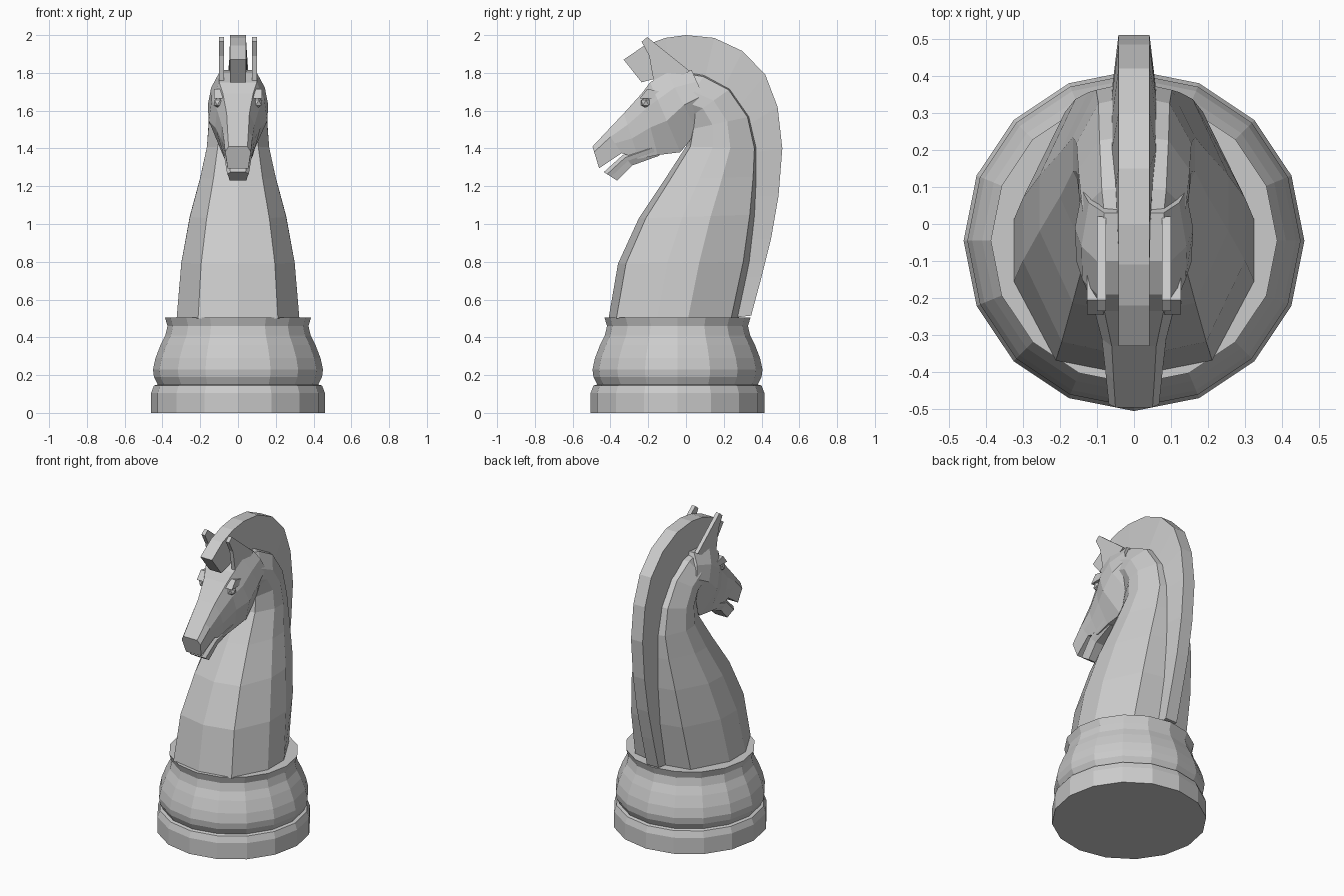
import bpy, bmesh, math
from mathutils import Vector

cube = bpy.data.objects.get("Cube")
if cube:
    bpy.data.objects.remove(cube)

grey = bpy.data.materials.new("stone_grey")
grey.use_nodes = True
grey.diffuse_color = (0.6, 0.6, 0.6, 1)
grey.node_tree.nodes["Principled BSDF"].inputs["Base Color"].default_value = (0.6, 0.6, 0.6, 1)


def finish(name, bm):
    bmesh.ops.remove_doubles(bm, verts=bm.verts, dist=0.0005)
    bmesh.ops.recalc_face_normals(bm, faces=bm.faces)
    mesh = bpy.data.meshes.new(name)
    bm.to_mesh(mesh)
    bm.free()
    mesh.materials.append(grey)
    obj = bpy.data.objects.new(name, mesh)
    bpy.context.collection.objects.link(obj)
    return obj


def loft(name, rings):
    """Skin a list of closed rings and cap both ends."""
    bm = bmesh.new()
    rows = [[bm.verts.new(p) for p in ring] for ring in rings]
    n = len(rows[0])
    for a, b in zip(rows, rows[1:]):
        for i in range(n):
            j = (i + 1) % n
            bm.faces.new((a[i], a[j], b[j], b[i]))
    bm.faces.new(rows[0])
    bm.faces.new(rows[-1][::-1])
    return finish(name, bm)


def section(start, end, profile):
    """Symmetric ring between two (y, z) points; profile holds (fraction, half width)."""
    a, b = Vector(start), Vector(end)
    half = [(x, *a.lerp(b, t)) for t, x in profile]
    mirror = [(-x, y, z) for x, y, z in reversed(half) if x > 0]
    return half + mirror


def plate(name, outline, x0, x1):
    return loft(name, [[(x, y, z) for y, z in outline] for x in (x0, x1)])


# Turned base
base_profile = [(0.46, 0), (0.46, 0.105), (0.445, 0.145), (0.425, 0.15),
                (0.445, 0.19), (0.45, 0.23), (0.437, 0.29), (0.41, 0.36),
                (0.385, 0.41), (0.373, 0.46), (0.387, 0.505)]
SIDES, BASE_Y = 16, -0.045
loft("base", [[(r * math.cos(math.tau * i / SIDES),
                BASE_Y + r * math.sin(math.tau * i / SIDES), z)
               for i in range(SIDES)] for r, z in base_profile])

# Neck: front point, back point, half width
neck_rings = [((-0.41, 0.5), (0.28, 0.5), 0.325),
              ((-0.36, 0.79), (0.345, 0.8), 0.3),
              ((-0.25, 1.03), (0.375, 1.05), 0.255),
              ((-0.11, 1.24), (0.385, 1.25), 0.2),
              ((0.0, 1.41), (0.385, 1.4), 0.165),
              ((0.02, 1.5), (0.345, 1.57), 0.155),
              ((0.0, 1.55), (0.24, 1.72), 0.15),
              ((-0.05, 1.55), (0.1, 1.795), 0.14),
              ((-0.1, 1.55), (-0.02, 1.815), 0.12)]
neck_shape = [(0, 0), (0.06, 0.65), (0.37, 1), (0.61, 1), (0.94, 0.62), (1, 0)]
loft("neck", [section(f, b, [(t, x * w) for t, x in neck_shape])
              for f, b, w in neck_rings])

# Head: top point, bottom point, half widths at top, middle and bottom
head_rings = [((-0.495, 1.41), (-0.46, 1.295), (0.05, 0.062, 0.055)),
              ((-0.42, 1.49), (-0.34, 1.375), (0.055, 0.075, 0.07)),
              ((-0.33, 1.585), (-0.25, 1.345), (0.06, 0.09, 0.07)),
              ((-0.235, 1.69), (-0.15, 1.365), (0.08, 0.12, 0.08)),
              ((-0.19, 1.75), (-0.03, 1.38), (0.1, 0.155, 0.08)),
              ((-0.1, 1.8), (0.06, 1.49), (0.1, 0.16, 0.09)),
              ((0.03, 1.815), (0.14, 1.57), (0.08, 0.14, 0.08))]


def head_section(top, bottom, widths):
    wt, wm, wb = widths
    return section(top, bottom, [(0, wt), (0.25, (wt + wm) / 2 + 0.012),
                                 (0.55, wm), (1, wb)])


loft("head", [head_section(*r) for r in head_rings])

# Lower jaw, leaving an open wedge for the mouth
jaw_rings = [((-0.435, 1.275), (-0.365, 1.23), (0.04, 0.05, 0.045)),
             ((-0.335, 1.365), (-0.285, 1.31), (0.055, 0.065, 0.055)),
             ((-0.18, 1.42), (-0.14, 1.362), (0.07, 0.085, 0.065))]
loft("lower_jaw", [head_section(*r) for r in jaw_rings])

# Mane: outer point, inner point, half width at the inner edge
mane_rings = [((-0.33, 1.87), (-0.235, 1.75), 0.042),
              ((-0.22, 1.945), (-0.16, 1.77), 0.042),
              ((-0.11, 1.985), (-0.07, 1.79), 0.042),
              ((0.0, 2.0), (0.0, 1.79), 0.045),
              ((0.15, 1.985), (0.1, 1.77), 0.05),
              ((0.3, 1.915), (0.2, 1.72), 0.06),
              ((0.42, 1.79), (0.28, 1.62), 0.06),
              ((0.485, 1.62), (0.34, 1.53), 0.06),
              ((0.51, 1.4), (0.36, 1.38), 0.06),
              ((0.49, 1.15), (0.35, 1.15), 0.055),
              ((0.45, 0.92), (0.33, 0.92), 0.05),
              ((0.4, 0.72), (0.3, 0.72), 0.045),
              ((0.345, 0.515), (0.26, 0.505), 0.042)]
loft("mane", [section(o, i, [(0, 0.042), (1, w)]) for o, i, w in mane_rings])

# Ears, brows and eyes on both sides
ear_outline = [(-0.235, 1.965), (-0.205, 1.99), (0.02, 1.81), (-0.06, 1.76),
               (-0.17, 1.75), (-0.195, 1.89)]
for side, label in ((1, "left"), (-1, "right")):
    plate(label + "_ear", ear_outline, side * 0.075, side * 0.1)

    brow = [(-0.245, 1.665), (-0.205, 1.715), (-0.13, 1.7), (-0.17, 1.665)]
    plate(label + "_brow", brow, side * 0.07, side * 0.127)

    bm = bmesh.new()
    bmesh.ops.create_icosphere(bm, subdivisions=1, radius=0.03)
    bmesh.ops.translate(bm, verts=bm.verts, vec=(side * 0.102, -0.212, 1.642))
    finish(label + "_eye", bm)
